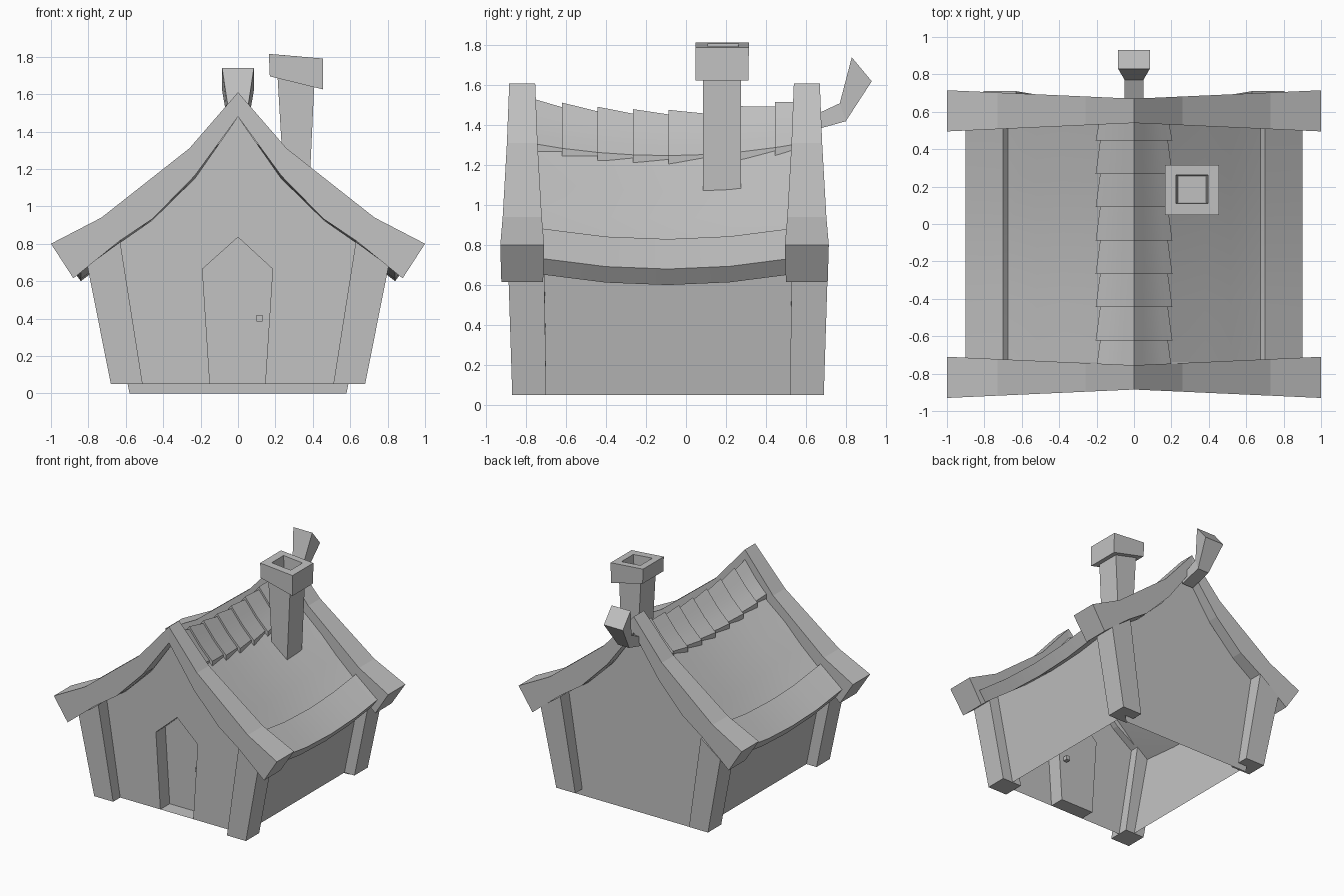
import bpy, bmesh
from math import radians

cube = bpy.data.objects.get("Cube")
if cube:
    bpy.data.objects.remove(cube, do_unlink=True)

grey = bpy.data.materials.new("plain_grey")
grey.use_nodes = True
GREY = (0.54, 0.54, 0.54, 1)
grey.diffuse_color = GREY
grey.node_tree.nodes["Principled BSDF"].inputs["Base Color"].default_value = GREY


def finish(name, bm, closed=True, smooth=False):
    if closed:
        bmesh.ops.recalc_face_normals(bm, faces=bm.faces[:])
    mesh = bpy.data.meshes.new(name)
    bm.to_mesh(mesh)
    bm.free()
    mesh.materials.append(grey)
    ob = bpy.data.objects.new(name, mesh)
    bpy.context.collection.objects.link(ob)
    if smooth:
        bpy.ops.object.select_all(action='DESELECT')
        ob.select_set(True)
        bpy.context.view_layer.objects.active = ob
        bpy.ops.object.shade_smooth_by_angle(angle=radians(25))
    return ob


def loft(name, rings, smooth=False):
    """Closed skin through rings of equal point count, capped at both ends."""
    bm = bmesh.new()
    loops = [[bm.verts.new(p) for p in ring] for ring in rings]
    n = len(loops[0])
    for a, b in zip(loops, loops[1:]):
        for i in range(n):
            j = (i + 1) % n
            bm.faces.new((a[i], a[j], b[j], b[i]))
    bm.faces.new(loops[0])
    bm.faces.new(loops[-1])
    return finish(name, bm, True, smooth)


def sheet(name, points):
    bm = bmesh.new()
    bm.faces.new([bm.verts.new(p) for p in points])
    return finish(name, bm, False)


def mirrored(half):
    """Complete a half profile; its first and last points lie on x = 0."""
    return half + [(-x, z) for x, z in reversed(half[1:-1])]


def rect(x0, x1, y0, y1, za, zb):
    return [(x0, y0, za), (x1, y0, zb), (x1, y1, zb), (x0, y1, za)]


FRONT, BACK, MID = -0.78, 0.60, -0.09

# Gable walls, the front one notched by a recessed door
slope = [(0.725, 0.74), (0.64, 0.80), (0.46, 0.925), (0.23, 1.15)]
gable_top = slope + [(0, 1.48)] + [(-x, z) for x, z in reversed(slope)]
back_outline = [(-0.58, 0), (0.58, 0)] + gable_top
sheet("back_gable_wall", [(x, BACK, z) for x, z in reversed(back_outline)])

door = [(-0.15, 0.05), (-0.19, 0.665), (0, 0.835), (0.185, 0.665), (0.145, 0.05)]
bm = bmesh.new()
rim = [bm.verts.new((x, FRONT, z)) for x, z in door]
inner = [bm.verts.new((x, FRONT + 0.12, z)) for x, z in door]
wall = [bm.verts.new((x, FRONT, z)) for x, z in [(0.59, 0.05)] + gable_top + [(-0.59, 0.05)]]
bm.faces.new(rim + wall)
for i in range(5):
    j = (i + 1) % 5
    bm.faces.new((rim[j], rim[i], inner[i], inner[j]))
bm.faces.new(list(reversed(inner)))
finish("front_gable_wall_with_door", bm, False)

loft("door_knob", [rect(0.098, 0.132, -0.69, -0.62, z, z) for z in (0.385, 0.418)])

# Side walls and corner posts, all leaning outward
for s, side in ((1, "left"), (-1, "right")):
    pts = [(s * 0.59, FRONT, 0.05), (s * 0.59, BACK, 0.05),
           (s * 0.725, BACK, 0.74), (s * 0.725, FRONT, 0.74)]
    sheet(side + "_side_wall", pts[::s])
    for f, end in ((-1, "front"), (1, "back")):
        low, high = sorted((MID + f * 0.61, MID + f * 0.78))
        low2, high2 = sorted((MID + f * 0.62, MID + f * 0.80))
        loft(f"{end}_{side}_post", [
            rect(s * 0.51, s * 0.68, low, high, 0.05, 0.05),
            rect(s * 0.63, s * 0.805, low2, high2, 0.81, 0.68)])

# Gable boards, thicker towards the eaves
board = [(0, 1.61), (0.26, 1.31), (0.73, 0.94), (1.0, 0.80), (0.88, 0.615),
         (0.64, 0.81), (0.455, 0.935), (0.23, 1.165), (0, 1.48)]
for name, centre in (("front_gable_board", -0.82), ("back_gable_board", 0.605)):
    halves = []
    for f in (-1, 1):
        halves.append([(x, centre + f * (0.065 + 0.045 * abs(x)), z)
                       for x, z in board])
    # strips between outer and lower edge keep the bent board faces clean
    bm = bmesh.new()
    for s in (1, -1):
        a, b = [[bm.verts.new((s * x, y, z)) for x, y, z in h] for h in halves]
        for i in range(8):
            bm.faces.new((a[i], a[i + 1], b[i + 1], b[i]))
        for v in (a, b):
            bm.faces.new((v[0], v[1], v[7], v[8]))
            bm.faces.new((v[1], v[2], v[6], v[7]))
            bm.faces.new((v[2], v[3], v[4], v[5], v[6]))
    bmesh.ops.remove_doubles(bm, verts=bm.verts[:], dist=0.0001)
    finish(name, bm)

# Sagging roof with a thicker slab along the eaves
roof_top = [(0, 1.49), (0.1, 1.365), (0.2, 1.265), (0.38, 1.12), (0.52, 0.985), (0.675, 0.855)]
roof_half = roof_top + [(0.70, 0.885), (0.90, 0.735), (0.84, 0.655), (0.64, 0.805),
                        (0.50, 0.945), (0.22, 1.20), (0, 1.45)]


def sag(y):
    return 0.055 * (1 - ((y + 0.1) / 0.64) ** 2)


loft("roof", [[(x, y, z - sag(y)) for x, z in mirrored(roof_half)]
              for y in (-0.74, -0.4, MID, 0.22, 0.535)], True)


def roof_z(x):
    for (x0, z0), (x1, z1) in zip(roof_top, roof_top[1:]):
        if x <= x1:
            return z0 + (z1 - z0) * (x - x0) / (x1 - x0)


# Overlapping ridge tiles, each raised at its front end
breaks = [-0.80 + 0.178 * i for i in range(8)]
for i, y0 in enumerate(breaks):
    rings = []
    for y, width, lift in ((y0, 0.205, 0.042), (min(y0 + 0.185, 0.58), 0.18, 0.018)):
        arc = [(k / 4 * width, roof_z(k / 4 * width)) for k in range(5)]
        under = [(x, z - 0.045) for x, z in reversed(arc)]
        rings.append([(x, y, z + lift - sag(y)) for x, z in mirrored(arc + under)])
    loft(f"ridge_tile_{i + 1}", rings, True)

# Crooked chimney with a hollow cap
loft("chimney", [
    rect(0.255, 0.375, 0.085, 0.275, 0.95, 0.95),
    rect(0.212, 0.407, 0.085, 0.275, 1.685, 1.637),
    rect(0.17, 0.455, 0.048, 0.312, 1.695, 1.625),
    rect(0.165, 0.455, 0.048, 0.315, 1.815, 1.79),
    rect(0.225, 0.395, 0.11, 0.262, 1.81, 1.795),
    rect(0.235, 0.385, 0.115, 0.257, 1.68, 1.67)])

# Flared finial curling up behind the back gable
path = [((0.62, 1.44), (0.62, 1.37), 0.05), ((0.77, 1.51), (0.80, 1.42), 0.05),
        ((0.83, 1.74), (0.93, 1.62), 0.085)]
loft("back_finial", [[(-w, *top), (w, *top), (w, *low), (-w, *low)]
                     for top, low, w in path])
